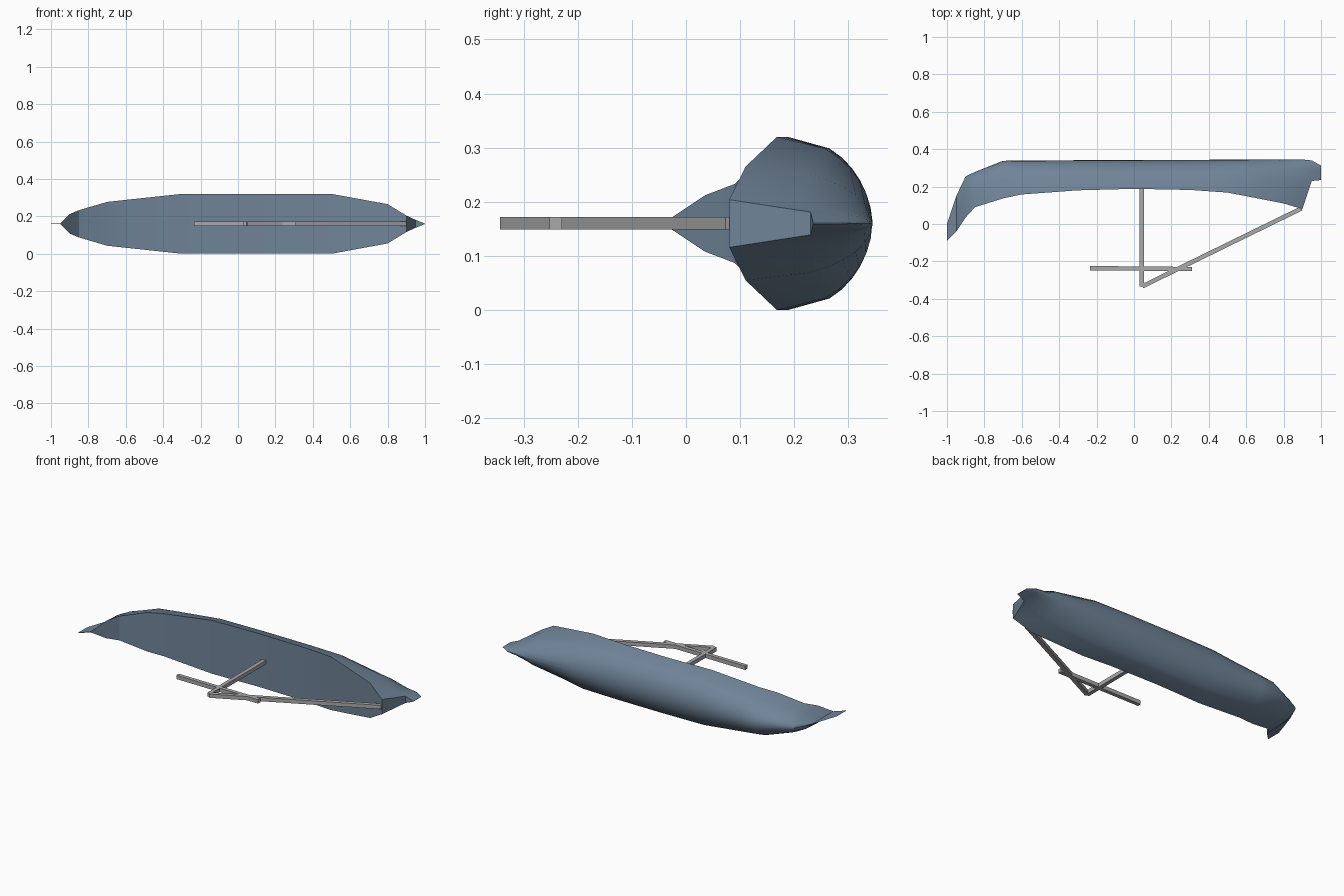
import bpy
import bmesh
from math import radians, sin, cos
from mathutils import Vector

cube = bpy.data.objects.get("Cube")
if cube:
    bpy.data.objects.remove(cube)

MID_Z = 0.16


def material(name, rgb):
    m = bpy.data.materials.new(name)
    m.use_nodes = True
    m.diffuse_color = (*rgb, 1)
    m.node_tree.nodes["Principled BSDF"].inputs["Base Color"].default_value = (*rgb, 1)
    return m


hull_blue = material("slate_blue", (0.16, 0.23, 0.315))
pole_grey = material("pole_grey", (0.40, 0.40, 0.41))


def add_object(name, bm, mat):
    bmesh.ops.recalc_face_normals(bm, faces=bm.faces[:])
    mesh = bpy.data.meshes.new(name)
    bm.to_mesh(mesh)
    bm.free()
    mesh.materials.append(mat)
    obj = bpy.data.objects.new(name, mesh)
    bpy.context.collection.objects.link(obj)
    return obj


# Hull stations: x, rim y, keel y, half width
stations = [
    (-1.0, -0.09, 0.0, 0.001),
    (-0.95, -0.04, 0.15, 0.002),
    (-0.9, 0.035, 0.255, 0.052),
    (-0.85, 0.09, 0.278, 0.073),
    (-0.7, 0.137, 0.338, 0.117),
    (-0.6, 0.158, 0.339, 0.128),
    (-0.3, 0.18, 0.341, 0.16),
    (0.0, 0.188, 0.342, 0.16),
    (0.3, 0.182, 0.343, 0.16),
    (0.5, 0.168, 0.344, 0.16),
    (0.8, 0.11, 0.345, 0.105),
    (0.9, 0.08, 0.345, 0.044),
    (0.95, 0.23, 0.34, 0.021),
    (1.0, 0.235, 0.312, 0.001),
]

# Half-elliptical cross-sections, rim to keel to rim
half = [0, 30] + list(range(40, 90, 10))
angles = half + [90] + [180 - a for a in reversed(half)]

bm = bmesh.new()
rings = []
for x, rim, keel, width in stations:
    rings.append([bm.verts.new((x, rim + (keel - rim) * sin(radians(a)),
                                MID_Z + width * cos(radians(a)))) for a in angles])
for r, s in zip(rings, rings[1:]):
    for i in range(len(angles)):
        # The last strip of each ring closes the flat deck between the rims
        j = (i + 1) % len(angles)
        bm.faces.new((r[i], r[j], s[j], s[i]))
bm.faces.new(rings[0])
bm.faces.new(rings[-1])
hull = add_object("canoe_hull", bm, hull_blue)
bpy.ops.object.select_all(action='DESELECT')
hull.select_set(True)
bpy.context.view_layer.objects.active = hull
bpy.ops.object.shade_smooth_by_angle(angle=radians(30))


# Square poles of the outrigger frame
def pole(name, start, end, size=0.023):
    a, b = Vector((*start, MID_Z)), Vector((*end, MID_Z))
    bm = bmesh.new()
    bmesh.ops.create_cube(bm, size=1)
    bmesh.ops.scale(bm, vec=((b - a).length, size, size), verts=bm.verts[:])
    obj = add_object(name, bm, pole_grey)
    obj.location = (a + b) / 2
    obj.rotation_euler = (b - a).to_track_quat('X', 'Z').to_euler()


pole("straight_pole", (0.042, -0.335), (0.042, 0.2))
pole("slanted_pole", (0.045, -0.333), (0.895, 0.083))
pole("cross_bar", (-0.235, -0.236), (0.31, -0.241))
